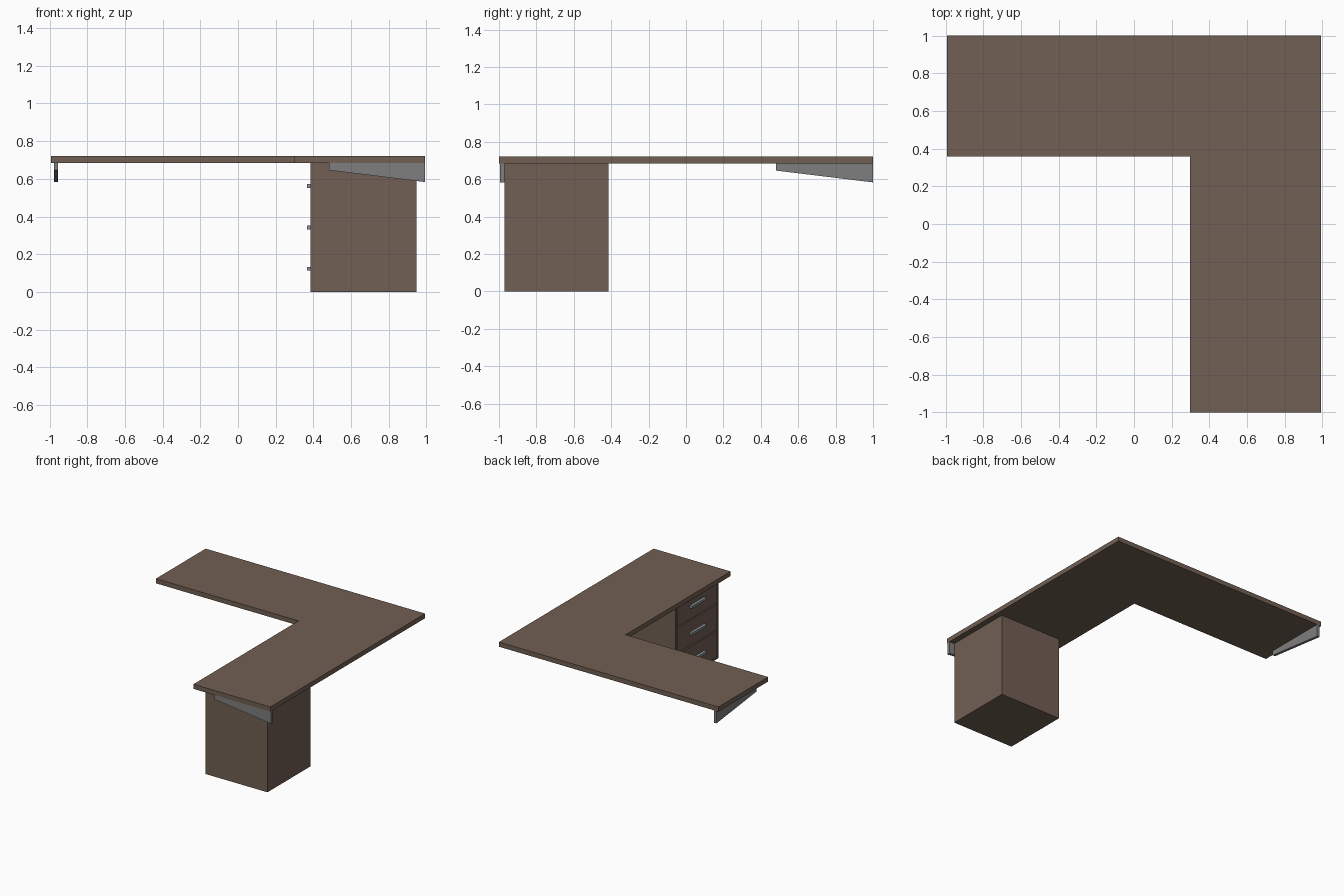
import bpy, bmesh
from mathutils import Vector

if "Cube" in bpy.data.objects:
    bpy.data.objects.remove(bpy.data.objects["Cube"])


def material(name, rgb):
    m = bpy.data.materials.new(name)
    m.diffuse_color = (*rgb, 1)
    m.use_nodes = True
    m.node_tree.nodes["Principled BSDF"].inputs["Base Color"].default_value = m.diffuse_color
    return m


wood = material("brown wood", (0.165, 0.115, 0.087))
steel = material("grey steel", (0.21, 0.21, 0.21))
handle_metal = material("pale handle metal", (0.27, 0.30, 0.30))


def prism(name, outline, push, mat):
    """Extrude a flat outline of 3D points along the push vector."""
    bm = bmesh.new()
    face = bm.faces.new([bm.verts.new(p) for p in outline])
    ext = bmesh.ops.extrude_face_region(bm, geom=[face])
    moved = [v for v in ext["geom"] if isinstance(v, bmesh.types.BMVert)]
    bmesh.ops.translate(bm, verts=moved, vec=Vector(push))
    bmesh.ops.recalc_face_normals(bm, faces=bm.faces)
    mesh = bpy.data.meshes.new(name)
    bm.to_mesh(mesh)
    bm.free()
    mesh.materials.append(mat)
    obj = bpy.data.objects.new(name, mesh)
    bpy.context.collection.objects.link(obj)
    return obj


def box(name, x, y, z, mat):
    base = [(x[0], y[0], z[0]), (x[1], y[0], z[0]), (x[1], y[1], z[0]), (x[0], y[1], z[0])]
    return prism(name, base, (0, 0, z[1] - z[0]), mat)


W = 0.993            # half width in x
Z0, Z1 = 0.684, 0.722  # underside and top of the worktop

# L-shaped worktop
corner = [(-W, 1), (-W, 0.357), (0.297, 0.357), (0.297, -1), (W, -1), (W, 1)]
prism("worktop", [(x, y, Z0) for x, y in corner], (0, 0, Z1 - Z0), wood)

# Drawer cabinet: body plus a flush front frame facing -x
X0, X1, XB = 0.386, 0.946, 0.40
Y0, Y1 = -0.97, -0.415
T = 0.012
box("cabinet_body", (XB, X1), (Y0, Y1), (0, Z0), wood)
box("cabinet_frame_front_side", (X0, XB), (Y0, Y0 + T), (0, Z0), wood)
box("cabinet_frame_back_side", (X0, XB), (Y1 - T, Y1), (0, Z0), wood)
box("cabinet_frame_bottom", (X0, XB), (Y0 + T, Y1 - T), (0, T), wood)
box("cabinet_frame_top", (X0, XB), (Y0 + T, Y1 - T), (Z0 - T, Z0), wood)

# Three drawers with bar handles
gap, yc = 0.005, (Y0 + Y1) / 2
for i in range(3):
    zc = 0.123 + i * 0.2195
    box(f"drawer_front_{i + 1}", (X0, XB), (Y0 + T + gap, Y1 - T - gap),
        (zc - 0.105, zc + 0.105), wood)
    box(f"drawer_handle_{i + 1}", (0.365, X0), (yc - 0.095, yc + 0.095),
        (zc - 0.01, zc + 0.01), handle_metal)

# Tapered wall brackets under both free ends
taper = [(0.482, Z0), (0.482, 0.646), (1, 0.583), (1, Z0)]
prism("left_bracket", [(-0.976, y, z) for y, z in taper], (0.022, 0, 0), steel)
prism("front_bracket", [(min(x, W), -0.994, z) for x, z in taper], (0, 0.023, 0), steel)
